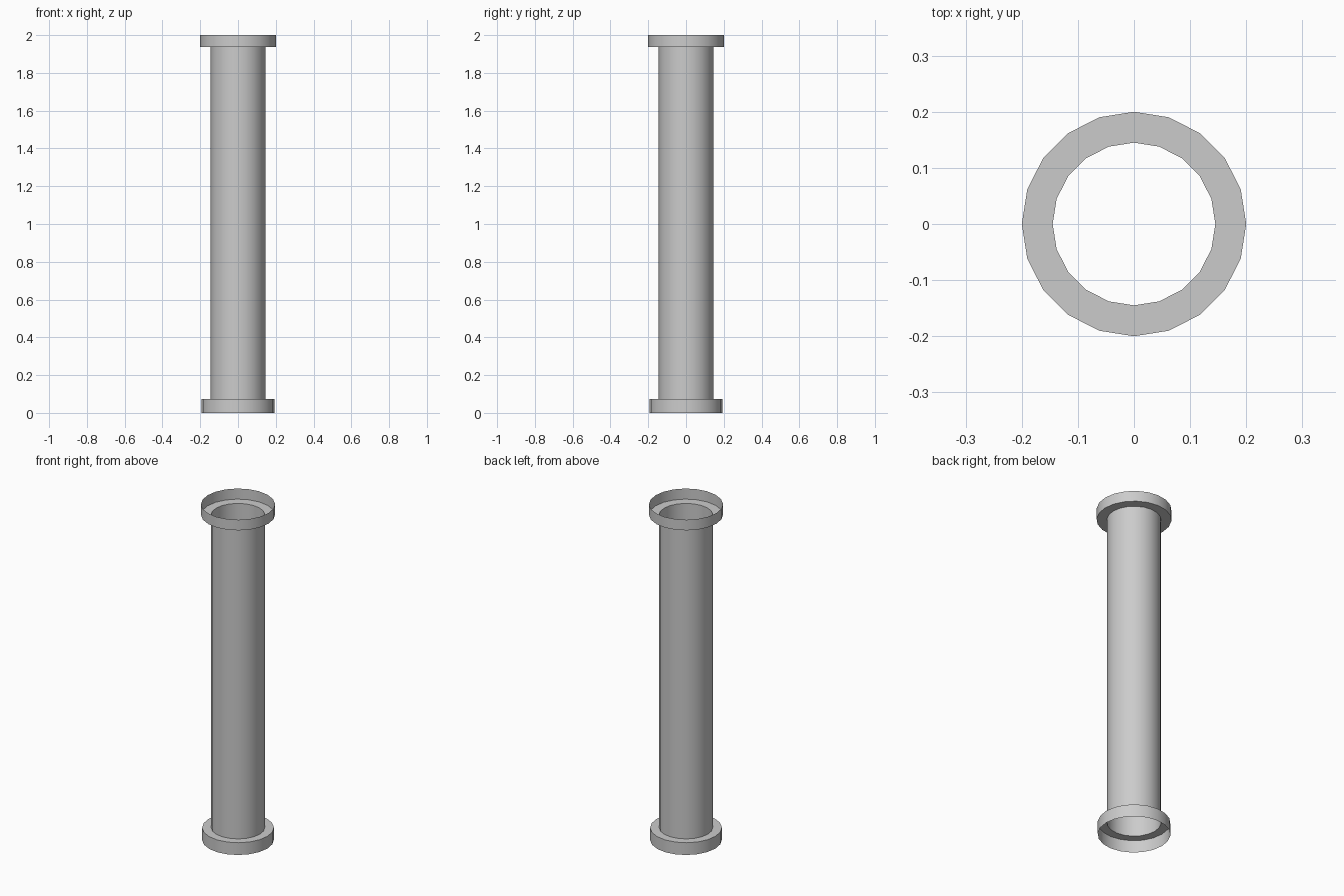
import bpy, bmesh, math

if "Cube" in bpy.data.objects:
    bpy.data.objects.remove(bpy.data.objects["Cube"])

SIDES = 20

# Open shell profile (radius, z): lower collar, shaft, upper collar
profile = [(0.194, 0.0), (0.194, 0.073), (0.145, 0.073),
           (0.145, 1.937), (0.20, 1.937), (0.20, 2.0)]

# Revolve the profile around z, leaving both ends open
bm = bmesh.new()
rings = []
for r, z in profile:
    rings.append([bm.verts.new((r * math.cos(2 * math.pi * i / SIDES),
                                r * math.sin(2 * math.pi * i / SIDES), z))
                  for i in range(SIDES)])
for lower, upper in zip(rings, rings[1:]):
    for i in range(SIDES):
        j = (i + 1) % SIDES
        bm.faces.new((lower[i], lower[j], upper[j], upper[i]))

mesh = bpy.data.meshes.new("flanged_pipe")
bm.to_mesh(mesh)
bm.free()
pipe = bpy.data.objects.new("flanged_pipe", mesh)
bpy.context.collection.objects.link(pipe)

# Smooth round walls, crisp collar edges
bpy.context.view_layer.objects.active = pipe
pipe.select_set(True)
bpy.ops.object.shade_smooth_by_angle(angle=math.radians(40))
